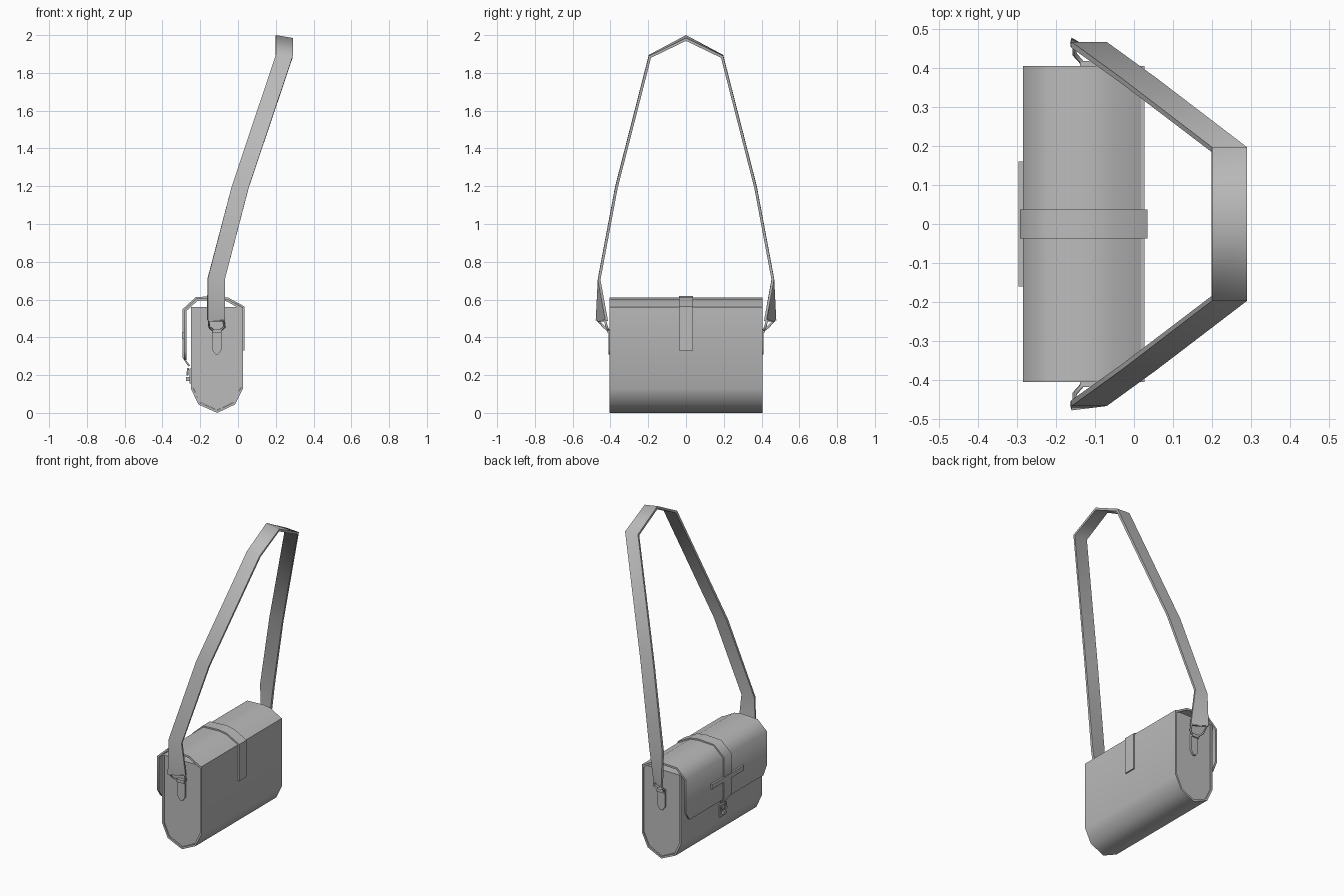
import bpy, bmesh
from math import radians

if "Cube" in bpy.data.objects:
    bpy.data.objects.remove(bpy.data.objects["Cube"], do_unlink=True)

grey = bpy.data.materials.new("plain_grey")
grey.use_nodes = True
GREY = (0.5, 0.5, 0.5, 1)
grey.diffuse_color = GREY
grey.node_tree.nodes["Principled BSDF"].inputs["Base Color"].default_value = GREY


def finish(obj):
    """Bake modifiers or bevels, then smooth all but the hard edges."""
    bpy.context.collection.objects.link(obj)
    bpy.ops.object.select_all(action="DESELECT")
    obj.select_set(True)
    bpy.context.view_layer.objects.active = obj
    bpy.ops.object.convert(target="MESH")
    obj = bpy.context.view_layer.objects.active
    bpy.ops.object.shade_smooth_by_angle(angle=radians(60))
    obj.data.materials.clear()
    obj.data.materials.append(grey)
    return obj


def ribbon(name, a, b, thickness):
    """Band between two edge paths, thickened toward the inside."""
    n = len(a)
    mesh = bpy.data.meshes.new(name)
    faces = [(i, i + 1, n + i + 1, n + i) for i in range(n - 1)]
    mesh.from_pydata(a + b, [], faces)
    obj = bpy.data.objects.new(name, mesh)
    mod = obj.modifiers.new("thickness", "SOLIDIFY")
    mod.thickness, mod.offset, mod.use_even_offset = thickness, 1, True
    return finish(obj)


def sheet(name, path, thickness):
    """Band across the bag; each point is x, z, half width."""
    return ribbon(name, [(x, -h, z) for x, z, h in path],
                  [(x, h, z) for x, z, h in path], thickness)


def prism(name, outline, y0, y1):
    """Outline in x, z extruded along y."""
    bm = bmesh.new()
    face = bm.faces.new([bm.verts.new((x, y0, z)) for x, z in outline])
    ext = bmesh.ops.extrude_face_region(bm, geom=[face])
    verts = [g for g in ext["geom"] if isinstance(g, bmesh.types.BMVert)]
    bmesh.ops.translate(bm, verts=verts, vec=(0, y1 - y0, 0))
    bmesh.ops.recalc_face_normals(bm, faces=bm.faces)
    mesh = bpy.data.meshes.new(name)
    bm.to_mesh(mesh)
    bm.free()
    return finish(bpy.data.objects.new(name, mesh))


def box(name, x0, x1, y0, y1, z0, z1):
    return prism(name, [(x0, z0), (x1, z0), (x1, z1), (x0, z1)], y0, y1)


def wire(name, points, radius):
    """Closed loop of round wire."""
    curve = bpy.data.curves.new(name, "CURVE")
    curve.dimensions = "3D"
    curve.bevel_depth, curve.bevel_resolution = radius, 1
    spline = curve.splines.new("POLY")
    spline.points.add(len(points) - 1)
    for p, co in zip(spline.points, points):
        p.co = (*co, 1)
    spline.use_cyclic_u = True
    return finish(bpy.data.objects.new(name, curve))


# Body: wrapped shell and slightly recessed end panels
HALF = 0.405
profile = [(-0.25, 0.56), (-0.25, 0.13), (-0.21, 0.045), (-0.11, 0.0),
           (-0.015, 0.045), (0.027, 0.13), (0.027, 0.56)]
sheet("body_shell", [(x, z, HALF) for x, z in profile], 0.012)
core = [(-0.11 + (x + 0.11) * 0.93, max(z, 0.012) if z > 0.5 else 0.014 + z * 0.97)
        for x, z in profile]
prism("body_core", core, -0.398, 0.398)

# Flap: arched over the top with clipped lower corners
sheet("flap", [(0.027, 0.555, HALF), (-0.055, 0.602, HALF), (-0.11, 0.61, HALF),
               (-0.22, 0.605, HALF), (-0.285, 0.545, HALF), (-0.285, 0.33, HALF),
               (-0.285, 0.28, 0.37)], 0.012)

# Closing band from the back, over the flap, to the front
W = 0.037
sheet("closing_band", [(0.035, 0.33, W), (0.035, 0.563, W), (-0.052, 0.61, W),
                       (-0.11, 0.619, W), (-0.223, 0.613, W), (-0.293, 0.549, W),
                       (-0.293, 0.29, W), (-0.262, 0.245, W * 0.6)], 0.009)
box("band_keeper", -0.296, -0.284, -0.16, 0.16, 0.395, 0.425)

# Front clasp
box("clasp_plate", -0.258, -0.248, -0.025, 0.025, 0.155, 0.235)
box("clasp_stud", -0.275, -0.256, -0.012, 0.012, 0.17, 0.19)
wire("clasp_loop", [(-0.265, -0.025, 0.235), (-0.265, 0.025, 0.235),
                    (-0.268, 0.025, 0.2), (-0.268, -0.025, 0.2)], 0.005)

# Shoulder strap: centre points of one half, with the twist of each edge
half = [(-0.115, 0.452, 0.49, 0.026), (-0.115, 0.467, 0.71, 0.0),
        (0.012, 0.375, 1.2, 0.0), (0.245, 0.197, 1.895, 0.0)]
left = [(x - 0.045, y + t, z) for x, y, z, t in half]
right = [(x + 0.045, y - t, z - 0.005) for x, y, z, t in half]


def span(side, apex):
    return side + [apex] + [(x, -y, z) for x, y, z in reversed(side)]


ribbon("shoulder_strap", span(right, (0.29, 0, 1.985)),
       span(left, (0.2, 0, 2.0)), 0.014)

# End tabs and rings that hold the strap
for s, side in ((1, "back"), (-1, "front")):
    prism(side + "_tab", [(-0.138, 0.44), (-0.138, 0.335), (-0.12, 0.31),
                          (-0.105, 0.31), (-0.087, 0.335), (-0.087, 0.44)],
          s * 0.395, s * 0.41)
    box(side + "_tab_fold", -0.138, -0.087, s * 0.395, s * 0.418, 0.425, 0.445)
    ring = [(-0.155, 0.465, 0.488), (-0.075, 0.428, 0.488), (-0.072, 0.42, 0.455),
            (-0.095, 0.41, 0.435), (-0.13, 0.41, 0.435), (-0.152, 0.435, 0.455)]
    wire(side + "_ring", [(x, s * y, z) for x, y, z in ring], 0.006)
